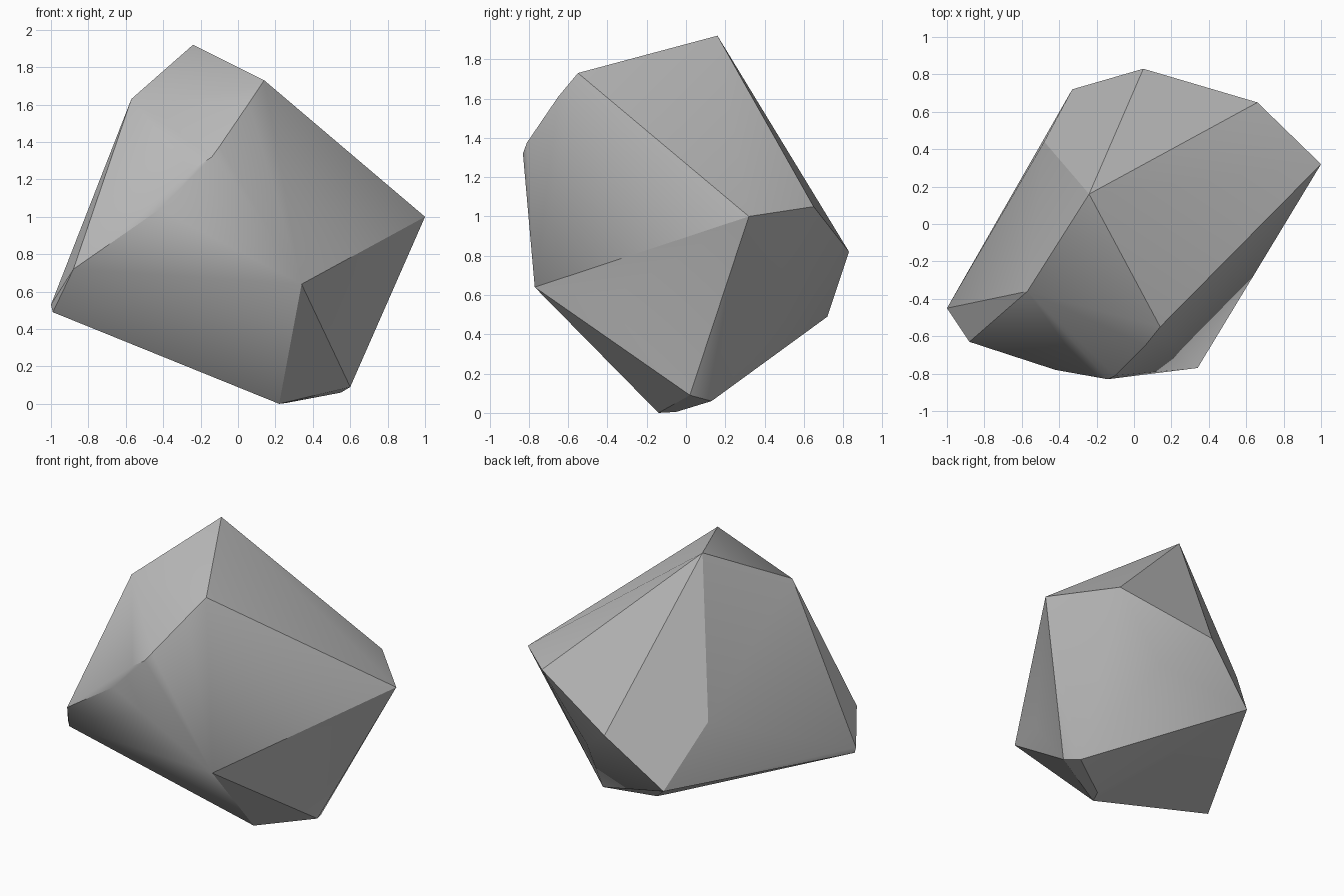
import bpy
import bmesh
from mathutils import Vector

default_cube = bpy.data.objects.get("Cube")
if default_cube:
    bpy.data.objects.remove(default_cube, do_unlink=True)


def make_material(name, colour):
    material = bpy.data.materials.new(name)
    material.use_nodes = True
    material.diffuse_color = colour
    shader = material.node_tree.nodes["Principled BSDF"]
    shader.inputs["Base Color"].default_value = colour
    shader.inputs["Roughness"].default_value = 0.9
    return material


# Corners of the boulder, grouped by region
crown = [(-.24, .16, 1.92), (.14, -.55, 1.73), (-.57, -.36, 1.63)]
front_ridge = [(.06, -.65, 1.61), (-.045, -.74, 1.44), (-.10, -.81, 1.375),
               (-.14, -.83, 1.32), (-.25, -.81, 1.245), (-.42, -.78, 1.04),
               (-.88, -.63, .72)]
left_tip = [(-1, -.45, .53), (-.99, -.45, .49)]
back = [(.66, .65, 1.05), (.05, .83, .82), (-.33, .72, .49),
        (-.48, .44, .91), (.32, .64, .62)]
base = [(.22, -.14, 0), (.26, -.05, .005), (.55, .13, .06)]

# Corners of the chipped right flank, which is dented inward
flank = [(1, .32, 1), (.34, -.77, .64), (.60, .02, .09)]
dent_centre = Vector((.46, -.42, .57))

# Wrap the corners in a hull
bm = bmesh.new()
for corner in crown + front_ridge + left_tip + back + base:
    bm.verts.new(corner)
flank_verts = [bm.verts.new(corner) for corner in flank]
hull = bmesh.ops.convex_hull(bm, input=bm.verts[:])
unused = {v for v in hull["geom_interior"] + hull["geom_unused"]
          if isinstance(v, bmesh.types.BMVert)}
if unused:
    bmesh.ops.delete(bm, geom=list(unused), context="VERTS")

# Dent the flank face
flank_faces = [f for f in bm.faces if all(v in f.verts for v in flank_verts)]
if flank_faces:
    poked = bmesh.ops.poke(bm, faces=flank_faces)
    poked["verts"][0].co = dent_centre
bmesh.ops.recalc_face_normals(bm, faces=bm.faces[:])

mesh = bpy.data.meshes.new("boulder")
bm.to_mesh(mesh)
bm.free()
mesh.materials.append(make_material("stone grey", (.5, .5, .5, 1)))

boulder = bpy.data.objects.new("boulder", mesh)
bpy.context.collection.objects.link(boulder)

# Soft shading over shallow creases, crisp on the strong ones
bpy.ops.object.select_all(action="DESELECT")
boulder.select_set(True)
bpy.context.view_layer.objects.active = boulder
bpy.ops.object.shade_smooth_by_angle()
